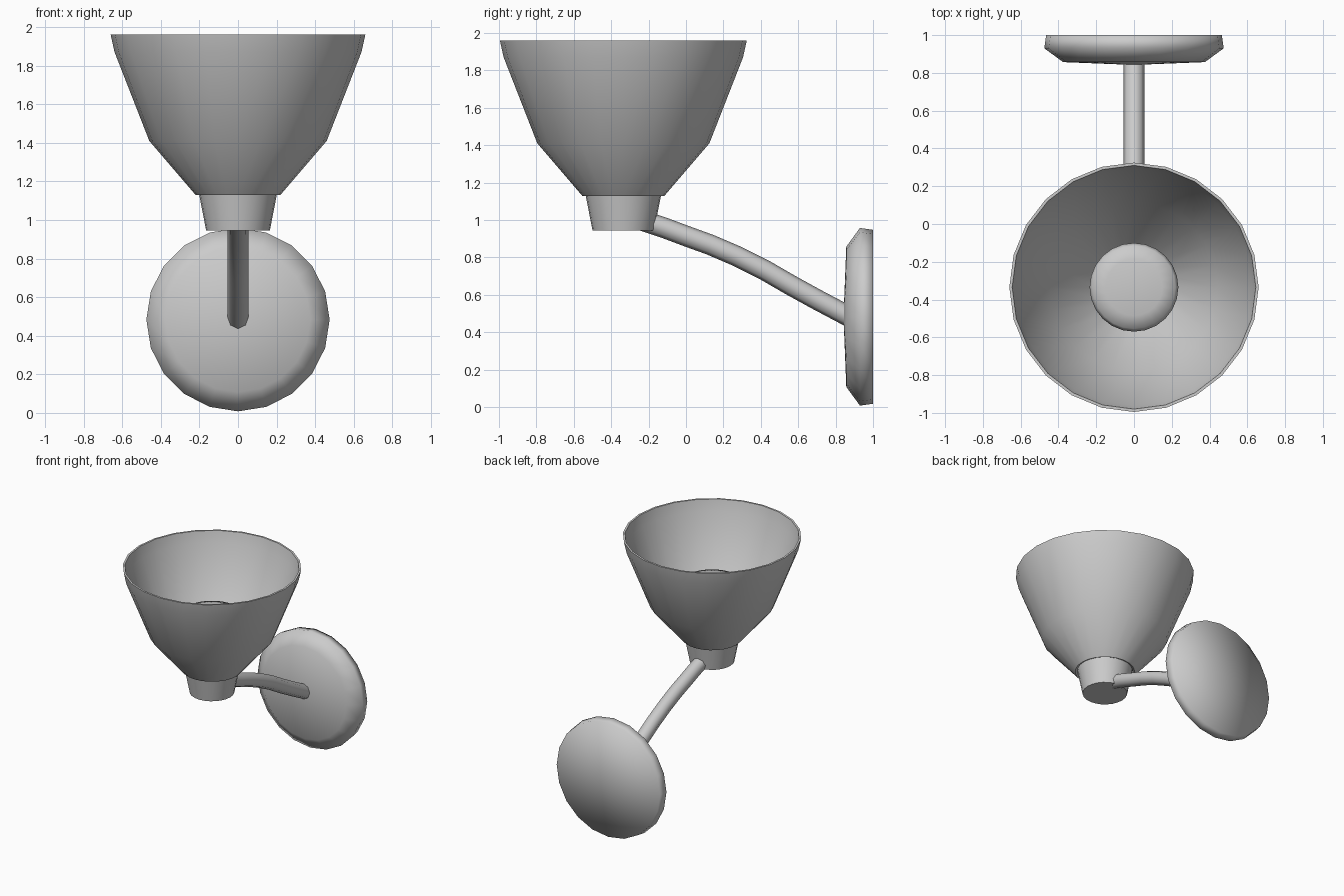
import bpy, bmesh
from math import sin, cos, tau, radians

if "Cube" in bpy.data.objects:
    bpy.data.objects.remove(bpy.data.objects["Cube"])


def lathe(name, profile, sides, place, angle, loop=False):
    """Spin (radius, height) points; place maps local x, y, h to the world."""
    bm = bmesh.new()
    rings = []
    for r, h in profile:
        if r == 0:
            rings.append([bm.verts.new(place(0, 0, h))] * sides)
        else:
            rings.append([bm.verts.new(place(r * cos(tau * i / sides), r * sin(tau * i / sides), h))
                          for i in range(sides)])
    pairs = list(zip(rings, rings[1:]))
    if loop:
        pairs.append((rings[-1], rings[0]))
    for a, b in pairs:
        for i in range(sides):
            j = (i + 1) % sides
            bm.faces.new(list(dict.fromkeys((a[i], a[j], b[j], b[i]))))
    bmesh.ops.recalc_face_normals(bm, faces=bm.faces)
    mesh = bpy.data.meshes.new(name)
    bm.to_mesh(mesh)
    bm.free()
    ob = bpy.data.objects.new(name, mesh)
    bpy.context.collection.objects.link(ob)
    smooth(ob, angle)
    return ob


def smooth(ob, angle):
    bpy.ops.object.select_all(action='DESELECT')
    ob.select_set(True)
    bpy.context.view_layer.objects.active = ob
    bpy.ops.object.shade_smooth_by_angle(angle=radians(angle))


def upright(x, y, h):
    return (x, y - 0.335, h)


def on_wall(x, y, h):
    return (x, h, y + 0.483)


# Thin-walled shade, open at top and bottom
lathe("shade", [(0.22, 1.13), (0.46, 1.41), (0.64, 1.87), (0.66, 1.96),
                (0.645, 1.96), (0.625, 1.87), (0.445, 1.417), (0.205, 1.137)],
      24, upright, 50, loop=True)

# Tapered socket under the shade
lathe("socket", [(0, 0.945), (0.165, 0.945), (0.205, 1.15), (0, 1.15)], 24, upright, 50)

# Reflector bulb inside the shade
lathe("bulb", [(0, 1.14), (0.1, 1.14), (0.11, 1.24), (0.19, 1.4), (0.235, 1.55),
               (0.22, 1.585), (0.15, 1.6), (0, 1.61)], 24, upright, 60)

# Round wall plate
lathe("wall_plate", [(0, 1.0), (0.465, 1.0), (0.475, 0.93), (0.375, 0.857), (0, 0.842)],
      20, on_wall, 100)

# Curved arm from the plate to the socket
curve = bpy.data.curves.new("arm", 'CURVE')
curve.dimensions = '3D'
curve.bevel_depth = 0.055
curve.bevel_resolution = 2
curve.use_fill_caps = True
path = [(-0.24, 1.0), (-0.12, 0.96), (0.0, 0.915), (0.13, 0.868), (0.27, 0.808),
        (0.42, 0.733), (0.56, 0.652), (0.7, 0.575), (0.87, 0.485)]
spline = curve.splines.new('POLY')
spline.points.add(len(path) - 1)
for p, (y, z) in zip(spline.points, path):
    p.co = (0, y, z, 1)
arm = bpy.data.objects.new("arm", curve)
bpy.context.collection.objects.link(arm)
bpy.ops.object.select_all(action='DESELECT')
arm.select_set(True)
bpy.context.view_layer.objects.active = arm
bpy.ops.object.convert(target='MESH')
smooth(bpy.context.view_layer.objects.active, 50)
